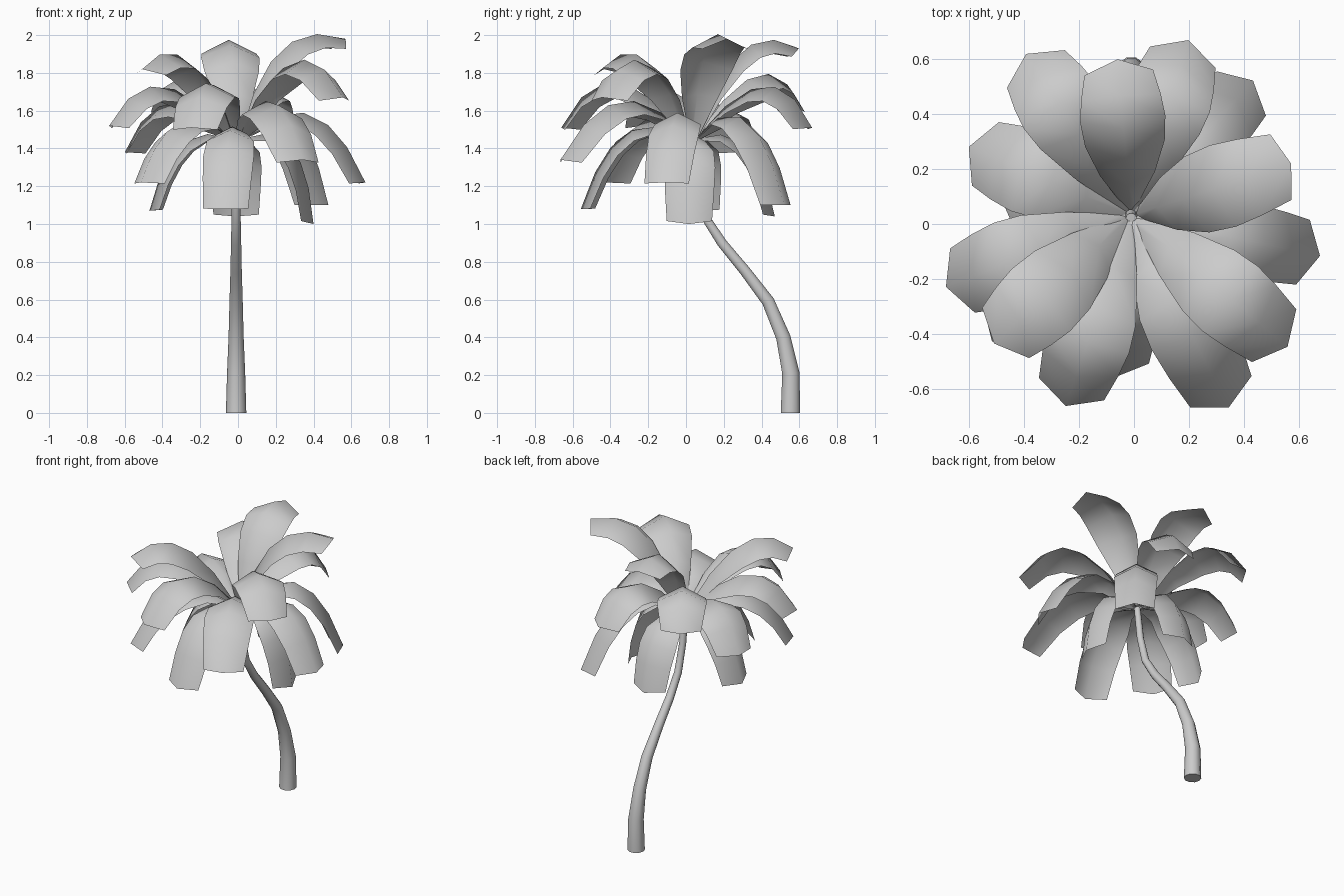
import bpy, bmesh
from math import cos, sin, radians, pi
from mathutils import Vector

if "Cube" in bpy.data.objects:
    bpy.data.objects.remove(bpy.data.objects["Cube"])


def make_object(name, bm, angle):
    bmesh.ops.recalc_face_normals(bm, faces=bm.faces)
    mesh = bpy.data.meshes.new(name)
    bm.to_mesh(mesh)
    bm.free()
    ob = bpy.data.objects.new(name, mesh)
    bpy.context.collection.objects.link(ob)
    bpy.ops.object.select_all(action='DESELECT')
    ob.select_set(True)
    bpy.context.view_layer.objects.active = ob
    bpy.ops.object.shade_smooth_by_angle(angle=radians(angle))
    return ob


# Curved, tapering trunk: (y, z, radius)
TRUNK = [(.553, 0, .054), (.555, .21, .048), (.515, .40, .040),
         (.435, .59, .035), (.31, .755, .030), (.19, .90, .027),
         (.10, 1.04, .024), (.05, 1.22, .022), (.02, 1.45, .020)]
SIDES = 10
bm = bmesh.new()
rings = []
pts = [Vector((-.01, y, z)) for y, z, r in TRUNK]
for i, p in enumerate(pts):
    tangent = (pts[min(i + 1, len(pts) - 1)] - pts[max(i - 1, 0)]).normalized()
    if i == 0:
        tangent = Vector((0, 0, 1))       # flat on the ground
    side = Vector((1, 0, 0))
    other = tangent.cross(side)
    r = TRUNK[i][2]
    rings.append([bm.verts.new(p + r * (cos(a) * side + sin(a) * other))
                  for a in (2 * pi * k / SIDES for k in range(SIDES))])
for a, b in zip(rings, rings[1:]):
    for k in range(SIDES):
        n = (k + 1) % SIDES
        bm.faces.new((a[k], a[n], b[n], b[k]))
bm.faces.new(rings[0])
bm.faces.new(rings[-1])
make_object("trunk", bm, 40)

# Arched fronds: (azimuth, mid radius, mid height, tip radius, tip height)
UPPER = [
    # top tier
    (18, .25, 1.92, .61, 1.98), (95, .26, 1.91, .57, 1.93),
    (223, .36, 1.87, .68, 1.82), (320, .40, 1.86, .74, 1.67),
    # middle tier
    (123, .42, 1.79, .70, 1.60), (72, .40, 1.73, .67, 1.51),
    (201, .42, 1.73, .72, 1.52), (251, .42, 1.75, .73, 1.51),
    (157, .38, 1.64, .64, 1.38), (297, .42, 1.65, .78, 1.34),
]
LOWER = [
    (348, .40, 1.58, .70, 1.22), (48, .38, 1.55, .66, 1.10),
    (222, .40, 1.54, .68, 1.22), (264, .35, 1.48, .59, 1.08),
    (358, .29, 1.41, .41, 1.00), (176, .29, 1.42, .46, 1.07),
    (90, .29, 1.41, .44, 1.04),
]
# Half-width along the frond
UPPER_W = [(0, .02), (.20, .10), (.40, .145), (.60, .155), (.80, .145), (1, .125)]
LOWER_W = [(0, .02), (.22, .075), (.45, .125), (.65, .135), (.82, .13), (1, .12)]
CROWN = Vector((-.01, .03, 0))


def frond(name, widths, azimuth, mid_r, mid_z, tip_r, tip_z):
    out = Vector((cos(radians(azimuth)), sin(radians(azimuth)), 0))
    side = Vector((-out.y, out.x, 0))
    p0, mid, p2 = (CROWN + out * r + Vector((0, 0, z))
                   for r, z in ((.02, 1.45), (mid_r, mid_z), (tip_r, tip_z)))
    ctrl = 2 * mid - (p0 + p2) / 2
    bm = bmesh.new()
    rows = []
    for t, w in widths:
        p = (1 - t) ** 2 * p0 + 2 * t * (1 - t) * ctrl + t * t * p2
        tangent = ((1 - t) * (ctrl - p0) + t * (p2 - ctrl)).normalized()
        normal = tangent.cross(side)
        edge = p - normal * w * .5        # edges droop below the midrib
        if t == 1:
            edge -= tangent * .02
        rows.append([bm.verts.new(v) for v in (edge - side * w, p, edge + side * w)])
    for a, b in zip(rows, rows[1:]):
        for k in range(2):
            bm.faces.new((a[k], b[k], b[k + 1], a[k + 1]))
    make_object(name, bm, 70)


for i, f in enumerate(UPPER, 1):
    frond(f"upper_frond_{i:02d}", UPPER_W, *f)
for i, f in enumerate(LOWER, 1):
    frond(f"lower_frond_{i:02d}", LOWER_W, *f)
